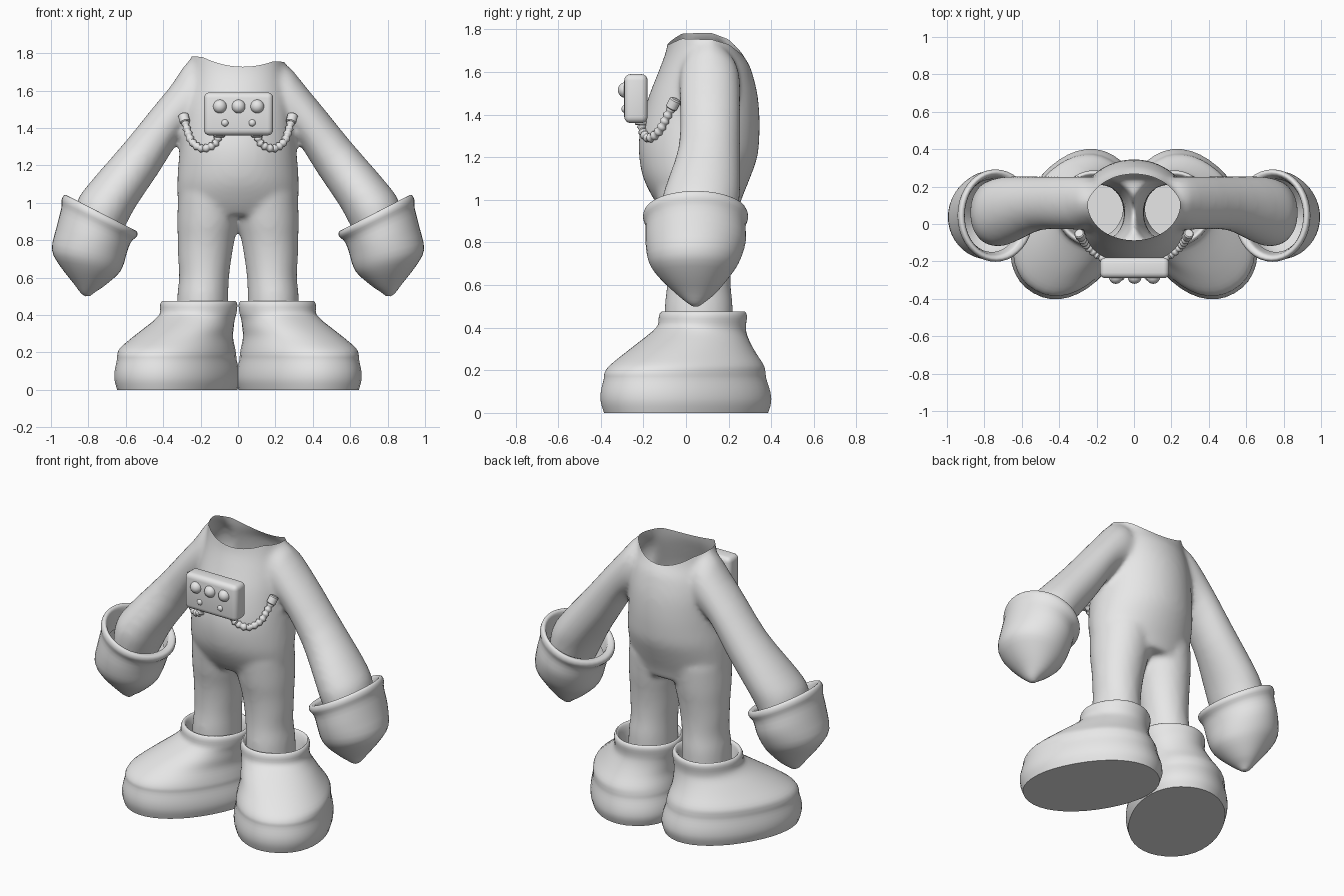
import bpy, bmesh, math
from mathutils import Vector, Matrix

if "Cube" in bpy.data.objects:
    bpy.data.objects.remove(bpy.data.objects["Cube"])

grey = bpy.data.materials.new("light grey")
grey.diffuse_color = (0.8, 0.8, 0.8, 1)
grey.use_nodes = True
grey.node_tree.nodes["Principled BSDF"].inputs["Base Color"].default_value = grey.diffuse_color


def finish(bm, name, angle=40):
    """Turn a bmesh into a smooth-shaded grey object."""
    me = bpy.data.meshes.new(name)
    bm.to_mesh(me)
    bm.free()
    ob = bpy.data.objects.new(name, me)
    bpy.context.collection.objects.link(ob)
    me.materials.append(grey)
    bpy.ops.object.select_all(action='DESELECT')
    ob.select_set(True)
    bpy.context.view_layer.objects.active = ob
    bpy.ops.object.shade_smooth_by_angle(angle=math.radians(angle))
    return ob


def spline(pts, steps):
    """Catmull-Rom resampling of tuples."""
    out = []
    for i in range(len(pts) - 1):
        a, b, c, d = (Vector(pts[min(max(k, 0), len(pts) - 1)]) for k in (i - 1, i, i + 1, i + 2))
        for s in range(steps):
            t = s / steps
            out.append(0.5 * (2 * b + (c - a) * t + (2 * a - 5 * b + 4 * c - d) * t * t
                              + (3 * b - a - 3 * c + d) * t ** 3))
    return out + [Vector(pts[-1])]


def skin(bm, rings, cap0, cap1):
    """Bridge a list of equal rings of points into a tube."""
    vs = [[bm.verts.new(p) for p in r] for r in rings]
    faces = []
    n = len(vs[0])
    for a, b in zip(vs, vs[1:]):
        faces += [bm.faces.new((a[i], a[(i + 1) % n], b[(i + 1) % n], b[i])) for i in range(n)]
    if cap0:
        faces.append(bm.faces.new(vs[0][::-1]))
    if cap1:
        faces.append(bm.faces.new(vs[-1]))
    bmesh.ops.recalc_face_normals(bm, faces=faces)


def loft(bm, stations, cap0=True, cap1=True, sx=1, mat=Matrix(), n=40, power=1.0, steps=3):
    """Each station: two opposite xz points of an oval, then its y range."""
    rings = []
    for px, pz, qx, qz, y0, y1 in spline(stations, steps):
        ring = []
        for i in range(n):
            a = 2 * math.pi * i / n
            c, s = (math.copysign(abs(f) ** power, f) for f in (math.cos(a), math.sin(a)))
            p = mat @ Vector(((px + qx) / 2 + c * (px - qx) / 2, (y0 + y1) / 2 + s * (y1 - y0) / 2,
                              (pz + qz) / 2 + c * (pz - qz) / 2))
            ring.append((p.x * sx, p.y, p.z))
        rings.append(ring)
    skin(bm, rings, cap0, cap1)


# Suit: torso, legs and sleeves fused into one skin
torso = [(0.93, .28, -.10, .24), (1.0, .32, -.15, .26), (1.1, .325, -.20, .30), (1.2, .32, -.22, .335),
         (1.3, .31, -.22, .345), (1.4, .30, -.20, .345), (1.5, .29, -.17, .335), (1.6, .275, -.13, .31),
         (1.7, .25, -.095, .275), (1.8, .23, -.08, .26)]
leg = [(.36, .055, .33, -.10, .22), (.5, .052, .325, -.10, .22), (.6, .048, .315, -.09, .21),
       (.7, .035, .32, -.09, .21), (.8, .018, .322, -.10, .22), (.9, -.005, .325, -.12, .235),
       (1.05, -.03, .32, -.14, .25)]
sleeve = [(.12, 1.70, .10, 1.46, 0, .21), (.25, 1.735, .20, 1.40, -.03, .25), (.40, 1.575, .30, 1.35, -.03, .255),
          (.60, 1.33, .425, 1.16, -.035, .255), (.79, 1.11, .54, .99, -.10, .255),
          (.86, 1.01, .59, .90, -.12, .245), (.88, .90, .65, .78, -.11, .23)]
bm = bmesh.new()
loft(bm, [(w, z, -w, z, a, b) for z, w, a, b in torso])
for sx in (1, -1):
    loft(bm, [(x1, z, x0, z, a, b) for z, x0, x1, a, b in leg], sx=sx)
    loft(bm, sleeve, sx=sx)
raw = finish(bm, "suit_helper")
mod = raw.modifiers.new("fuse", 'REMESH')
mod.mode = 'VOXEL'
mod.voxel_size = 0.016
mod = raw.modifiers.new("soften", 'SMOOTH')
mod.factor = 0.5
mod.iterations = 10
bpy.context.view_layer.update()
bm = bmesh.new()
bm.from_object(raw, bpy.context.evaluated_depsgraph_get())
bpy.data.objects.remove(raw)
# Open the neck, ankles and wrists
geom = bm.verts[:] + bm.edges[:] + bm.faces[:]
bmesh.ops.bisect_plane(bm, geom=geom, plane_co=(0, 0, 1.74), plane_no=(0, 0, 1), clear_outer=True)
drop = []
for f in bm.faces:
    c = f.calc_center_median()
    if c.z < .40 or (abs(c.x) > .5 and (abs(c.x) - .76) * .476 - (c.z - .86) * .88 > 0):
        drop.append(f)
bmesh.ops.delete(bm, geom=drop, context='FACES')
# Wavy neck edge
for v in bm.verts:
    if v.co.z > 1.6:
        w = (v.co.z - 1.6) / .14
        v.co.z += w * w * (-.012 + .04 * min(1, (v.co.x / .19) ** 2) - .012 * v.co.x / .2
                           - .05 * max(0, v.co.y - .12) / .15)
finish(bm, "suit", 60)

# Boots, built toe-along-x and then turned outward
boot = [(.34, -.27, .02, -.06, .15), (.43, -.29, .04, -.06, .165), (.468, -.305, .05, -.06, .18),
        (.475, -.32, .065, -.06, .192), (.455, -.33, .077, -.06, .202), (.41, -.325, .085, -.06, .20),
        (.375, -.325, .13, -.052, .203), (.33, -.335, .205, -.035, .22), (.28, -.355, .29, -.015, .24),
        (.225, -.385, .375, 0, .268), (.19, -.395, .405, 0, .275), (.16, -.40, .41, 0, .276),
        (.10, -.42, .425, 0, .287), (.05, -.425, .425, 0, .288), (0, -.41, .41, 0, .275)]
turn = Matrix.Translation((.325, 0, 0)) @ Matrix.Rotation(math.radians(-60), 4, 'Z')
# Mittens with a rolled cuff
mitten = [(.91, .90, .61, .77, -.15, .24), (.905, 1.0, .585, .85, -.165, .255), (.91, 1.035, .56, .855, -.18, .27),
          (.93, 1.04, .54, .845, -.195, .285), (.943, 1.015, .54, .82, -.202, .292),
          (.945, .97, .572, .79, -.19, .28), (.97, .87, .595, .73, -.19, .28), (.995, .75, .612, .67, -.175, .25),
          (.95, .66, .64, .62, -.13, .205), (.88, .57, .715, .555, -.05, .14), (.84, .517, .76, .525, 0, .09),
          (.815, .50, .79, .502, .03, .06)]
# Hose from the chest box to the sleeve
hose = [(.10, -.21, 1.37), (.125, -.20, 1.315), (.19, -.17, 1.29), (.245, -.125, 1.325),
        (.272, -.09, 1.39), (.288, -.06, 1.45)]


def tube(bm, path, radius, sx, n=14):
    """Tube along a path; radius is a function of the ring index."""
    rings = []
    for i, p in enumerate(path):
        t = (path[min(i + 1, len(path) - 1)] - path[max(i - 1, 0)]).normalized()
        u = t.cross(Vector((.6, -.8, 0)).cross(Vector((0, 0, 1)))).normalized()
        v = t.cross(u)
        q = [p + (u * math.cos(k * math.tau / n) + v * math.sin(k * math.tau / n)) * radius(i) for k in range(n)]
        rings.append([(c.x * sx, c.y, c.z) for c in q])
    skin(bm, rings, True, True)


for sx, side in ((1, "left"), (-1, "right")):
    bm = bmesh.new()
    loft(bm, [(t, z, h, z, s - b, s + b) for z, h, t, s, b in boot], cap0=False, sx=sx, mat=turn, power=.93)
    finish(bm, side + "_boot")
    bm = bmesh.new()
    loft(bm, mitten, cap0=False, sx=sx)
    finish(bm, side + "_mitten", 60)
    bm = bmesh.new()
    tube(bm, spline(hose, 10), lambda i: .019 + .004 * math.sin(i * math.tau / 4), sx)
    finish(bm, side + "_hose", 60)
    # Plugs at both hose ends
    bm = bmesh.new()
    a, b = Vector(hose[-2]), Vector(hose[-1])
    d = (b - a).normalized()
    tube(bm, [b - d * .025, b - d * .02, b + d * .02, b + d * .026], lambda i: (.022, .028, .028, .022)[i], sx)
    a = Vector(hose[0])
    tube(bm, [a + Vector((0, 0, k)) for k in (.02, -.015, -.02)], lambda i: (.03, .03, .024)[i], sx)
    finish(bm, side + "_hose_plugs")

# Chest box with rounded edges
bm = bmesh.new()
bmesh.ops.create_cube(bm, size=1, matrix=Matrix.Translation((.003, -.235, 1.475)) @ Matrix.Diagonal((.37, .11, .23, 1)))
bmesh.ops.bevel(bm, geom=bm.edges[:], offset=.03, segments=4, profile=.5, affect='EDGES')
finish(bm, "chest_box")

# Round buttons on the box
bm = bmesh.new()
for x, z, r in ((-.097, 1.515, .037), (.003, 1.515, .037), (.103, 1.515, .037), (-.07, 1.427, .02), (.076, 1.427, .02)):
    bmesh.ops.create_uvsphere(bm, u_segments=20, v_segments=12, radius=r,
                              matrix=Matrix.Translation((x, -.283, z)))
finish(bm, "buttons")
